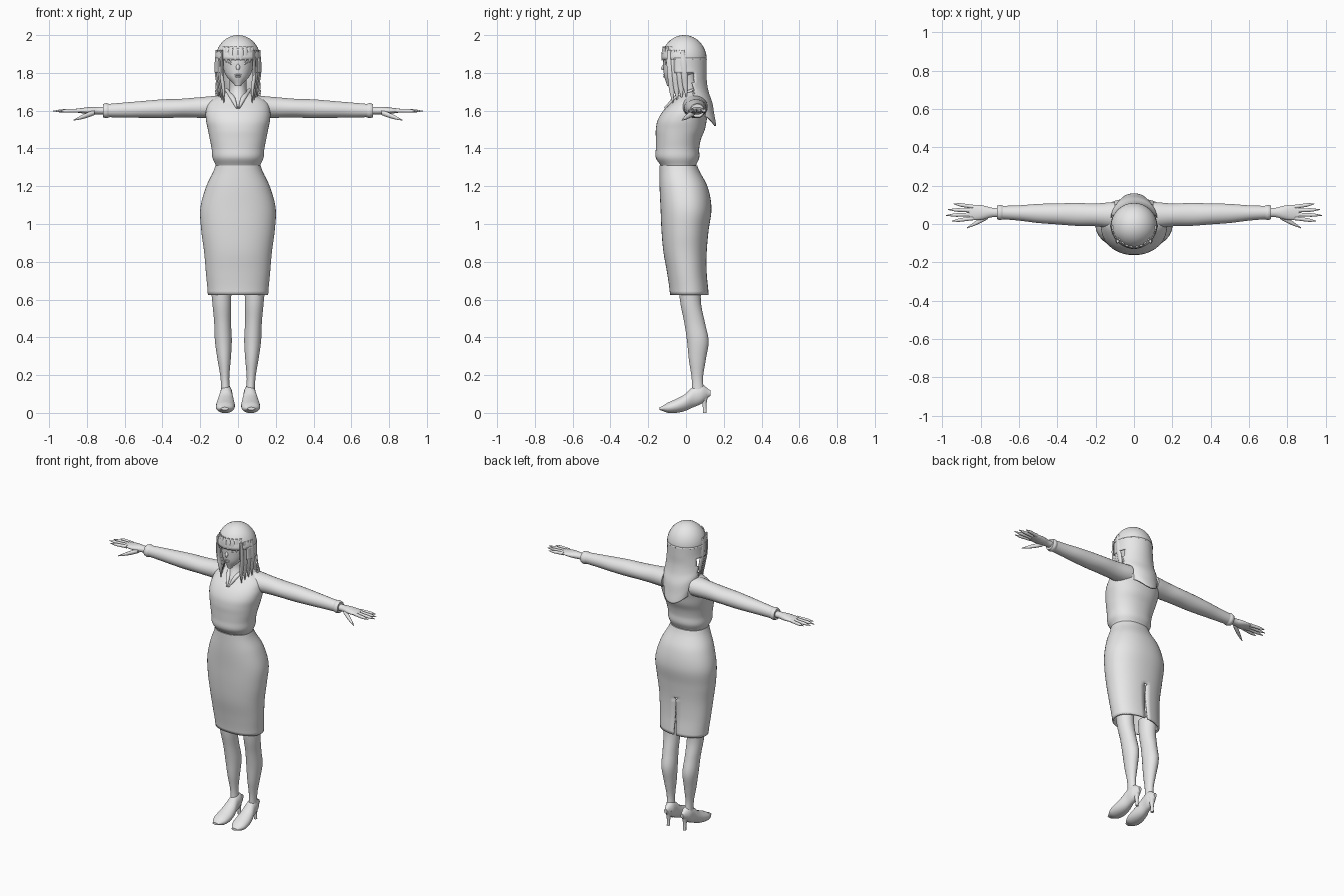
import bpy, bmesh, math
from mathutils import Vector, Matrix

if "Cube" in bpy.data.objects:
    bpy.data.objects.remove(bpy.data.objects["Cube"])

grey = bpy.data.materials.new("light grey")
grey.use_nodes = True
grey.diffuse_color = (.8, .8, .8, 1)
grey.node_tree.nodes["Principled BSDF"].inputs["Base Color"].default_value = grey.diffuse_color

X, Y, Z = Matrix.Identity(3)
parts = []


def add_object(name, bm, mirror):
    mesh = bpy.data.meshes.new(name)
    bmesh.ops.recalc_face_normals(bm, faces=bm.faces)
    bm.to_mesh(mesh)
    bm.free()
    mesh.materials.append(grey)
    obj = bpy.data.objects.new(name, mesh)
    bpy.context.scene.collection.objects.link(obj)
    if mirror:
        obj.modifiers.new("both sides", 'MIRROR').use_mirror_merge = False
    parts.append(obj)
    return obj


def smooth_rows(rows, steps):
    """Catmull-Rom interpolation of all the values in the rows."""
    rows = [Vector(row) for row in rows]
    padded = [rows[0], *rows, rows[-1]]
    result = []
    for before, here, there, after in zip(padded, padded[1:], padded[2:], padded[3:]):
        for step in range(steps):
            t = step / steps
            slope_here, slope_there = (there - before) / 2, (after - here) / 2
            rise = there - here
            result.append(here + t * slope_here
                          + t * t * (3 * rise - 2 * slope_here - slope_there)
                          + t ** 3 * (slope_here + slope_there - 2 * rise))
    return result + [rows[-1]]


def loft(name, start, end, widths, highs=None, lows=None,
         side=X, thick=Y, sides=24, power=2, mirror=True):
    """Skin evenly spaced ovals: half widths along side, low to high along thick."""
    start, end = Vector(start), Vector(end)
    highs = highs or widths
    lows = lows or [-high for high in highs]
    rows = smooth_rows(list(zip(widths, lows, highs)), 6)
    bm = bmesh.new()
    rings = []
    for i, (width, low, high) in enumerate(rows):
        centre = start.lerp(end, i / (len(rows) - 1)) + thick * (low + high) / 2
        ring = []
        for k in range(sides):
            angle = math.tau * (k + .5) / sides
            c, s = math.cos(angle), math.sin(angle)
            c = math.copysign(abs(c) ** (2 / power), c)
            s = math.copysign(abs(s) ** (2 / power), s)
            ring.append(bm.verts.new(centre + side * c * width + thick * s * (high - low) / 2))
        rings.append(ring)
    for lower, upper in zip(rings, rings[1:]):
        for k in range(sides):
            bm.faces.new((lower[k - 1], lower[k], upper[k], upper[k - 1]))
    bm.faces.new(rings[0])
    bm.faces.new(rings[-1])
    return add_object(name, bm, mirror)


def column(name, bottom, top, widths, fronts, backs, power=2):
    """Upright central body part."""
    return loft(name, Z * bottom, Z * top, widths, backs, [-front for front in fronts],
                sides=48, power=power, mirror=False)


def ball(name, centre, size, mirror=False):
    bm = bmesh.new()
    bmesh.ops.create_uvsphere(bm, u_segments=32, v_segments=24, radius=1)
    bmesh.ops.scale(bm, vec=size, verts=bm.verts)
    bmesh.ops.translate(bm, vec=centre, verts=bm.verts)
    return add_object(name, bm, mirror)


def trim(obj, unwanted):
    """Delete faces by rule and give the remaining shell a thickness."""
    bm = bmesh.new()
    bm.from_mesh(obj.data)
    doomed = [face for face in bm.faces if unwanted(face, face.calc_center_median())]
    bmesh.ops.delete(bm, geom=doomed, context='FACES')
    bm.to_mesh(obj.data)
    bm.free()
    obj.modifiers.new("shell", 'SOLIDIFY').thickness = .01


def is_cap(face):
    return len(face.verts) > 4


# Pencil skirt, open at the hem, with a tapering slit at the back
hem, waist, slit_top = .625, 1.31, .87
skirt = column("skirt", hem, waist,
               [.16, .17, .18, .195, .2, .17, .12],
               [.085, .1, .12, .13, .135, .14, .14],
               [.12, .11, .11, .12, .135, .115, .06], power=2.2)


def in_slit(point):
    return point.y > 0 and point.z < slit_top and abs(point.x) < .025


for vert in skirt.data.vertices:
    if in_slit(vert.co):
        vert.co.x *= max(.02, (slit_top - vert.co.z) * 3)
trim(skirt, lambda face, c: (is_cap(face) and c.z < waist - .1)
     or (in_slit(c) and abs(c.x) < .001))

# Blouse gathered at the waist, with sleeves, cuffs and collar
column("blouse", 1.3, 1.7,
       [.115, .135, .14, .15, .16, .17, .17, .15, .06],
       [.13, .16, .16, .16, .16, .15, .12, .07, .03],
       [.05, .07, .07, .08, .1, .11, .12, .11, .07], power=2.2)
shoulder, wrist = Vector((.1, .045, 1.62)), Vector((.7, .06, 1.6))
loft("sleeves", shoulder, wrist,
     [.07, .06, .06, .055, .05, .04, .035],
     [.06, .055, .05, .05, .045, .04, .035], side=Y, thick=Z)
loft("cuffs", wrist - X * .02, wrist + X * .015, [.035, .04, .035], side=Y, thick=Z)
outward = (Z - Y).normalized()
loft("collar", (.06, .04, 1.71), (.005, -.11, 1.61), [.01, .015, .005],
     [.01, .03, .01], [-.01, .01, -.01], thick=outward)

# Hands with four fingers and a thumb
knuckles = wrist + X * .16
loft("palms", wrist, knuckles, [.025, .025, .035, .04, .035],
     [.02, .02, .02, .015, .01], side=Y, thick=Z)
finger_lengths = {"index": .09, "middle": .12, "ring": .11, "little": .08}
for i, (finger, length) in enumerate(finger_lengths.items()):
    spread = i - 1.5
    root = knuckles + Y * spread * .02 - X * .02
    tip = root + X * (length + .02) + Y * spread * .01 - Z * .002
    loft(finger + "_fingers", root, tip, [.011, .01, .009, .002],
         side=Y, thick=Z, sides=12)
loft("thumbs", wrist + Vector((.06, -.02, -.01)), wrist + Vector((.17, -.08, -.05)),
     [.014, .014, .01, .003], side=Y, thick=Z, sides=12)

# Legs and high-heeled shoes
loft("legs", (.065, 0, .08), (.09, 0, .68),
     [.025, .023, .035, .045, .045, .05, .055],
     [.1, .09, .105, .12, .1, .08, .08],
     [.03, .03, .015, .005, -.01, -.03, -.04])
loft("shoes", (.07, -.14, 0), (.06, .13, 0),
     [.02, .045, .05, .045, .035, .03, .01],
     [.03, .055, .075, .1, .14, .15, .12],
     [.015, 0, 0, .01, .03, .05, .09], thick=Z)
loft("shoe_heels", (.06, .1, 0), (.06, .095, .1), [.01, .01, .015, .025], sides=16)

# Neck, head and face
column("neck", 1.63, 1.8, [.06, .045, .045], [.085, .045, .055], [.07, .06, .045])
column("head", 1.73, 1.98,
       [.015, .06, .08, .085, .07, .03],
       [.1, .115, .12, .12, .1, .05],
       [-.07, .02, .07, .09, .08, .03])
loft("nose", (0, -.11, 1.86), (0, -.125, 1.815), [.004, .007, .011, .006],
     sides=12, mirror=False)
ball("upper_lip", (0, -.115, 1.79), (.018, .006, .004))
ball("lower_lip", (0, -.115, 1.78), (.015, .006, .005))
ball("eyes", (.03, -.108, 1.85), (.014, .006, .006), mirror=True)
loft("eyelids", (.012, -.114, 1.855), (.052, -.101, 1.855), [.002, .004, .002],
     side=Y, thick=Z, sides=12)

# Long hair: a crown over the head and a curtain falling down the back
hairline = 1.88
crown = ball("hair_crown", (0, -.01, hairline - .01), (.12, .12, .13))
trim(crown, lambda face, c: c.z < hairline - .01)
curtain = column("hair_curtain", 1.52, hairline,
                 [.09, .11, .12, .125, .125, .12, .12],
                 [0, .05, .08, .11, .12, .13, .13],
                 [.16, .15, .14, .12, .11, .11, .11])
trim(curtain, lambda face, c: is_cap(face) or c.y < (.04 if c.z < 1.8 else -.06))

# Round off the bottom of the curtain
for vert in curtain.data.vertices:
    drop = max(0, 1.75 - vert.co.z)
    vert.co.z += drop * (vert.co.x / .12) ** 2 * .4

# Loose locks beside the face and a fringe across the forehead
for i in range(4):
    root = Vector((.085 + .009 * i, -.09 + .024 * i, 1.92))
    tip = root + Vector((-.01, .02, -.28 + .01 * i))
    loft("side_locks", root, tip, [.01, .018, .018, .015, .003],
         [.006, .014, .016, .008, .002], [-.006, -.005, -.005, -.01, -.002],
         side=Y, thick=X, sides=12)
for i in range(4):
    angle = .14 + .24 * i
    out = Vector((math.sin(angle), -math.cos(angle), 0))
    root = Vector((out.x * .1, out.y * .115 - .005, 1.94))
    loft("fringe_locks", root, root + out * .008 - Z * (.075 + .005 * i),
         [.008, .015, .014, .003], [.004, .006, .005, .002],
         side=out.cross(Z), thick=out, sides=12)

# Smooth shading that keeps the rims crisp
bpy.ops.object.select_all(action='DESELECT')
for obj in parts:
    obj.select_set(True)
bpy.context.view_layer.objects.active = parts[0]
bpy.ops.object.shade_smooth_by_angle(angle=math.radians(45))
